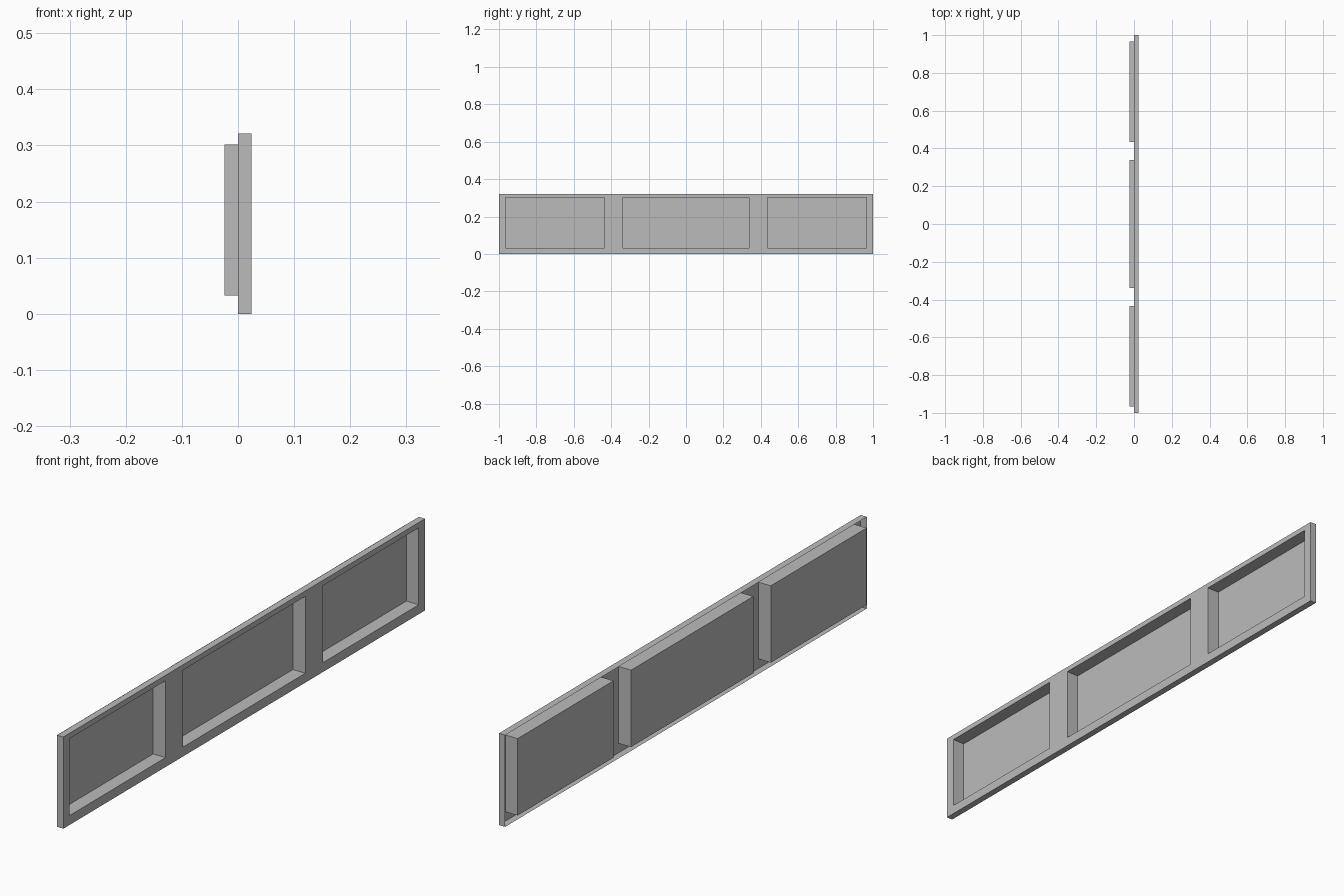
import bpy
import bmesh

cube = bpy.data.objects.get("Cube")
if cube:
    bpy.data.objects.remove(cube, do_unlink=True)

FRONT, BACK = 0.024, -0.024      # panel face and tray floors
HEIGHT = 0.321
half = [0.338, 0.435, 0.965, 1.0]
ys = [-y for y in reversed(half)] + half
zs = [0.0, 0.033, 0.302, HEIGHT]

grey = bpy.data.materials.new("plain grey")
grey.use_nodes = True
colour = (0.5, 0.5, 0.5, 1.0)
grey.diffuse_color = colour
grey.node_tree.nodes["Principled BSDF"].inputs["Base Color"].default_value = colour

# Flat panel face, split into border strips and three tray openings
bm = bmesh.new()
grid = [[bm.verts.new((FRONT, y, z)) for z in zs] for y in ys]
trays = []
for i in range(len(ys) - 1):
    for j in range(len(zs) - 1):
        face = bm.faces.new((grid[i][j], grid[i + 1][j],
                             grid[i + 1][j + 1], grid[i][j + 1]))
        if j == 1 and i in (1, 3, 5):
            trays.append(face)
rim = [e for e in bm.edges if e.is_boundary]

# Thin outer rim, open at the back
skirt = bmesh.ops.extrude_edge_only(bm, edges=rim)["geom"]
for v in skirt:
    if isinstance(v, bmesh.types.BMVert):
        v.co.x = 0.0

# Three hollow trays pressed through the panel
floors = bmesh.ops.extrude_discrete_faces(bm, faces=trays)["faces"]
for face in floors:
    for v in face.verts:
        v.co.x = BACK

# Face the shell outward
bmesh.ops.recalc_face_normals(bm, faces=bm.faces[:])
bm.normal_update()
front = max(bm.faces, key=lambda f: f.calc_center_median().x)
if front.normal.x < 0:
    bmesh.ops.reverse_faces(bm, faces=bm.faces[:])

mesh = bpy.data.meshes.new("tray_panel")
bm.to_mesh(mesh)
bm.free()
mesh.materials.append(grey)
panel = bpy.data.objects.new("tray_panel", mesh)
bpy.context.collection.objects.link(panel)
